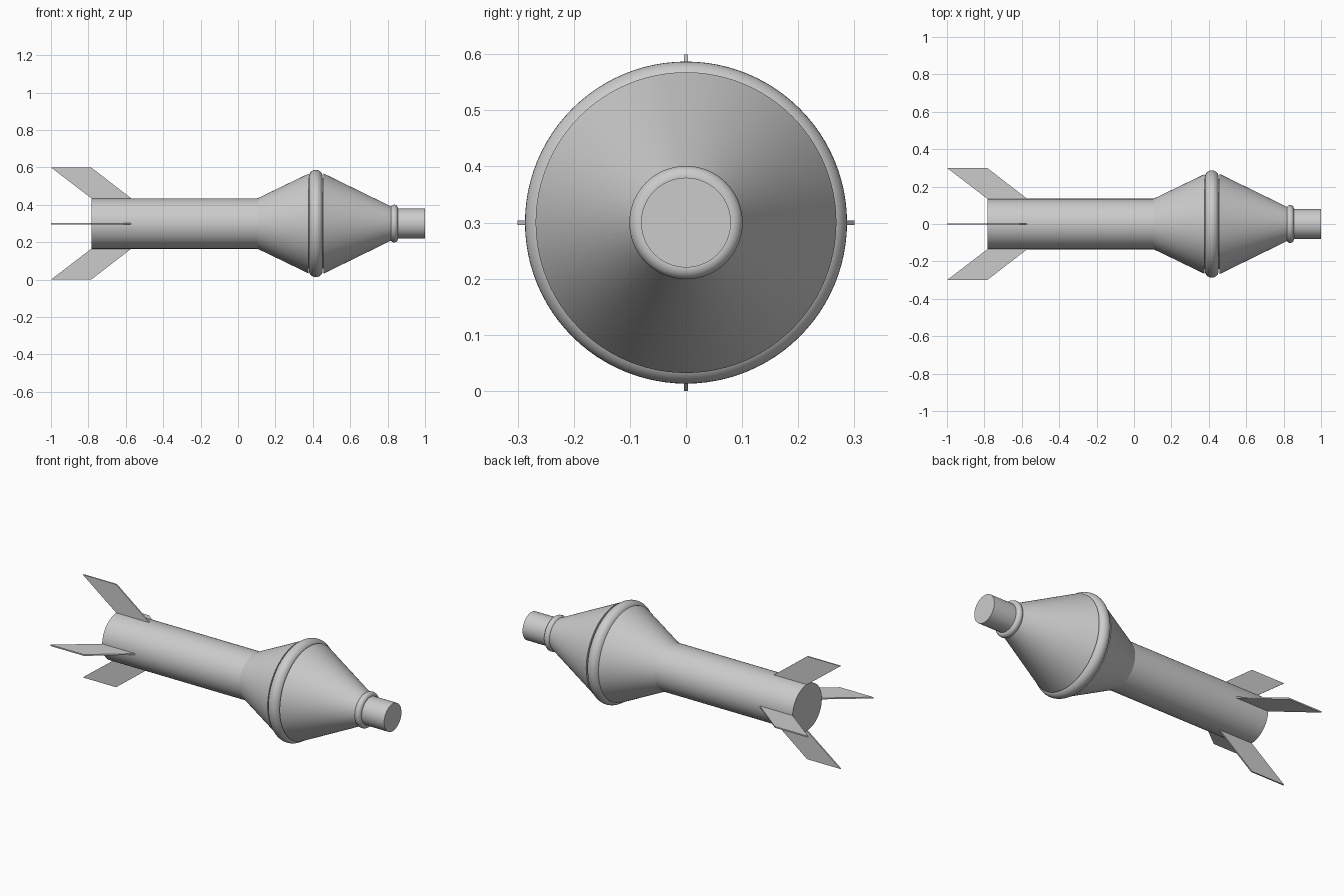
import bpy, bmesh, math
from mathutils import Matrix

if "Cube" in bpy.data.objects:
    bpy.data.objects.remove(bpy.data.objects["Cube"])

AXIS_Z = 0.3
SEG = 96


def finish(bm, name, smooth=True):
    bmesh.ops.recalc_face_normals(bm, faces=bm.faces)
    me = bpy.data.meshes.new(name)
    bm.to_mesh(me)
    bm.free()
    ob = bpy.data.objects.new(name, me)
    ob.location.z = AXIS_Z
    bpy.context.collection.objects.link(ob)
    if smooth:
        bpy.ops.object.select_all(action='DESELECT')
        ob.select_set(True)
        bpy.context.view_layer.objects.active = ob
        bpy.ops.object.shade_smooth_by_angle(angle=math.radians(18))
    return ob


def lathe(name, profile, closed=False):
    """Spin (x, radius) points around the x axis; open ends get flat caps."""
    bm = bmesh.new()
    rings = []
    for x, r in profile:
        rings.append([bm.verts.new((x, r * math.cos(a), r * math.sin(a)))
                      for a in (2 * math.pi * i / SEG for i in range(SEG))])
    pairs = list(zip(rings, rings[1:]))
    if closed:
        pairs.append((rings[-1], rings[0]))
    else:
        bm.faces.new(rings[0])
        bm.faces.new(rings[-1])
    for a, b in pairs:
        for i in range(SEG):
            j = (i + 1) % SEG
            bm.faces.new((a[i], a[j], b[j], b[i]))
    return finish(bm, name)


def ring(name, x, major, minor, n=32):
    pts = [(x + minor * math.cos(2 * math.pi * k / n),
            major + minor * math.sin(2 * math.pi * k / n)) for k in range(n)]
    return lathe(name, pts, closed=True)


# Tail tube flaring into the rear cone
lathe("tail_and_rear_cone", [(-0.783, 0.135), (0.105, 0.135), (0.378, 0.267)])

# Front cone
lathe("front_cone", [(0.457, 0.268), (0.825, 0.088)])

# Core joining the two cones under the belt
lathe("belt_core", [(0.37, 0.24), (0.46, 0.24)])

# Rounded belt and collar
ring("belt_ring", 0.416, 0.25, 0.037)
ring("nose_collar", 0.835, 0.081, 0.02)

# Nose plug
lathe("nose_plug", [(0.80, 0.08), (1.0, 0.08)])

# Four swept fins
outline = [(-1.0, 0.3), (-0.785, 0.3), (-0.57, 0.134), (-0.57, 0.125),
           (-0.783, 0.125), (-0.783, 0.134)]
T = 0.004
for k, side in enumerate(("top", "right", "bottom", "left")):
    bm = bmesh.new()
    face = bm.faces.new([bm.verts.new((x, -T, r)) for x, r in outline])
    ext = bmesh.ops.extrude_face_region(bm, geom=[face], use_keep_orig=True)
    bmesh.ops.translate(bm, vec=(0, 2 * T, 0),
                        verts=[v for v in ext["geom"] if isinstance(v, bmesh.types.BMVert)])
    bmesh.ops.transform(bm, matrix=Matrix.Rotation(k * math.pi / 2, 4, 'X'), verts=bm.verts)
    finish(bm, "fin_" + side, smooth=False)
